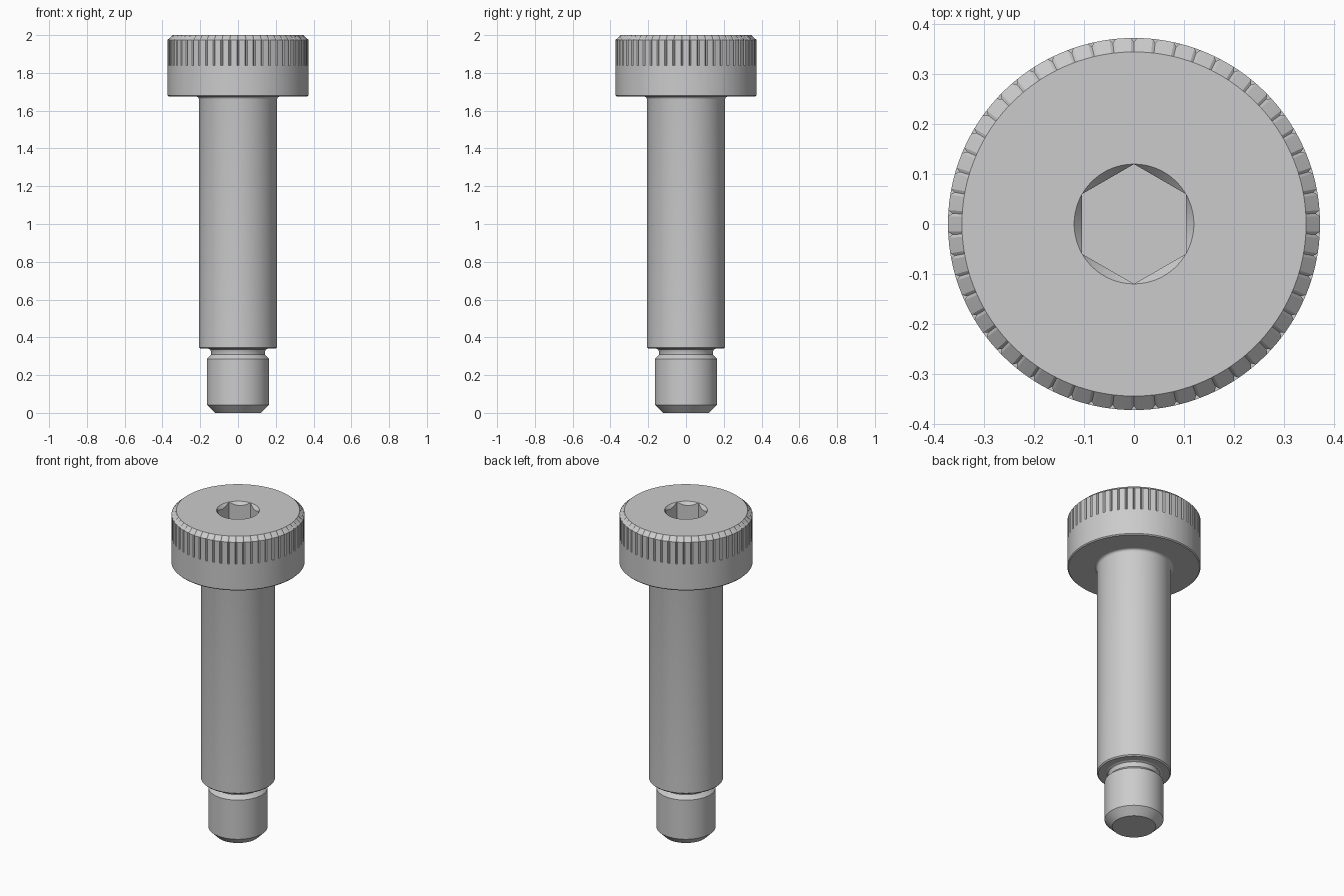
import bpy, bmesh
from math import pi, cos, sin, radians

cube = bpy.data.objects.get("Cube")
if cube:
    bpy.data.objects.remove(cube, do_unlink=True)

steel = bpy.data.materials.new("plain grey steel")
steel.use_nodes = True
GREY = (0.6, 0.6, 0.6, 1)
steel.diffuse_color = GREY
steel.node_tree.nodes["Principled BSDF"].inputs["Base Color"].default_value = GREY


def lathe(name, rings, angles):
    """Skin closed rings; each ring is a function of the angle index giving (radius, z)."""
    bm = bmesh.new()
    n = len(angles)
    rows = []
    for ring in rings:
        pts = [ring(i) for i in range(n)]
        rows.append([bm.verts.new((r * cos(a), r * sin(a), z))
                     for (r, z), a in zip(pts, angles)])
    for low, high in zip(rows, rows[1:]):
        for i in range(n):
            j = (i + 1) % n
            bm.faces.new((low[i], low[j], high[j], high[i]))
    bm.faces.new(rows[0][::-1])
    bm.faces.new(rows[-1])
    bmesh.ops.remove_doubles(bm, verts=bm.verts, dist=1e-5)
    bmesh.ops.recalc_face_normals(bm, faces=bm.faces)
    mesh = bpy.data.meshes.new(name)
    bm.to_mesh(mesh)
    bm.free()
    mesh.materials.append(steel)
    obj = bpy.data.objects.new(name, mesh)
    bpy.context.collection.objects.link(obj)
    bpy.ops.object.select_all(action='DESELECT')
    obj.select_set(True)
    bpy.context.view_layer.objects.active = obj
    bpy.ops.object.shade_smooth_by_angle(angle=radians(25))
    return obj


def circle(r, z):
    return lambda i: (r, z)


# Head: grooved grip band, chamfered rim and hexagonal socket
GROOVES = 54
GROOVE_DEPTH = 0.008
HEAD_R, SOCKET_R, SOCKET_FLAT = 0.373, 0.12, 0.104
pitch = 2 * pi / GROOVES
head_angles = [pi / 6 + pitch * (g + f)
               for g in range(GROOVES) for f in (0, 0.14, 0.5, 0.86)]


def grooved(z):
    return lambda i: (HEAD_R - (GROOVE_DEPTH if i % 4 == 0 else 0), z)


def hex_radius(i):
    a = (head_angles[i] - pi / 6) % (pi / 3) - pi / 6
    return SOCKET_FLAT / cos(a)


def hex_rim(i):
    r = hex_radius(i)
    return r, 2 - (SOCKET_R - r) * 1.2


def hex_floor(i):
    return hex_radius(i), 1.83


lathe("socket_head", [
    circle(0.2, 1.675), circle(0.367, 1.675), circle(HEAD_R, 1.681),
    circle(HEAD_R, 1.84), grooved(1.84), grooved(1.975),
    circle(0.345, 2), circle(SOCKET_R, 2), hex_rim, hex_floor,
], head_angles)

# Shank: chamfered tip, undercut neck, shoulder and fillet under the head
shank_angles = [2 * pi * i / 96 for i in range(96)]
fillet = [(0.222 - 0.015 * cos(t * pi / 8), 1.66 + 0.015 * sin(t * pi / 8))
          for t in range(5)]
profile = [(0.122, 0), (0.165, 0.043), (0.165, 0.285), (0.142, 0.308),
           (0.142, 0.322), (0.147, 0.335), (0.157, 0.34),
           (0.2, 0.34), (0.207, 0.347)] + fillet
lathe("shoulder_and_tip", [circle(r, z) for r, z in profile], shank_angles)
